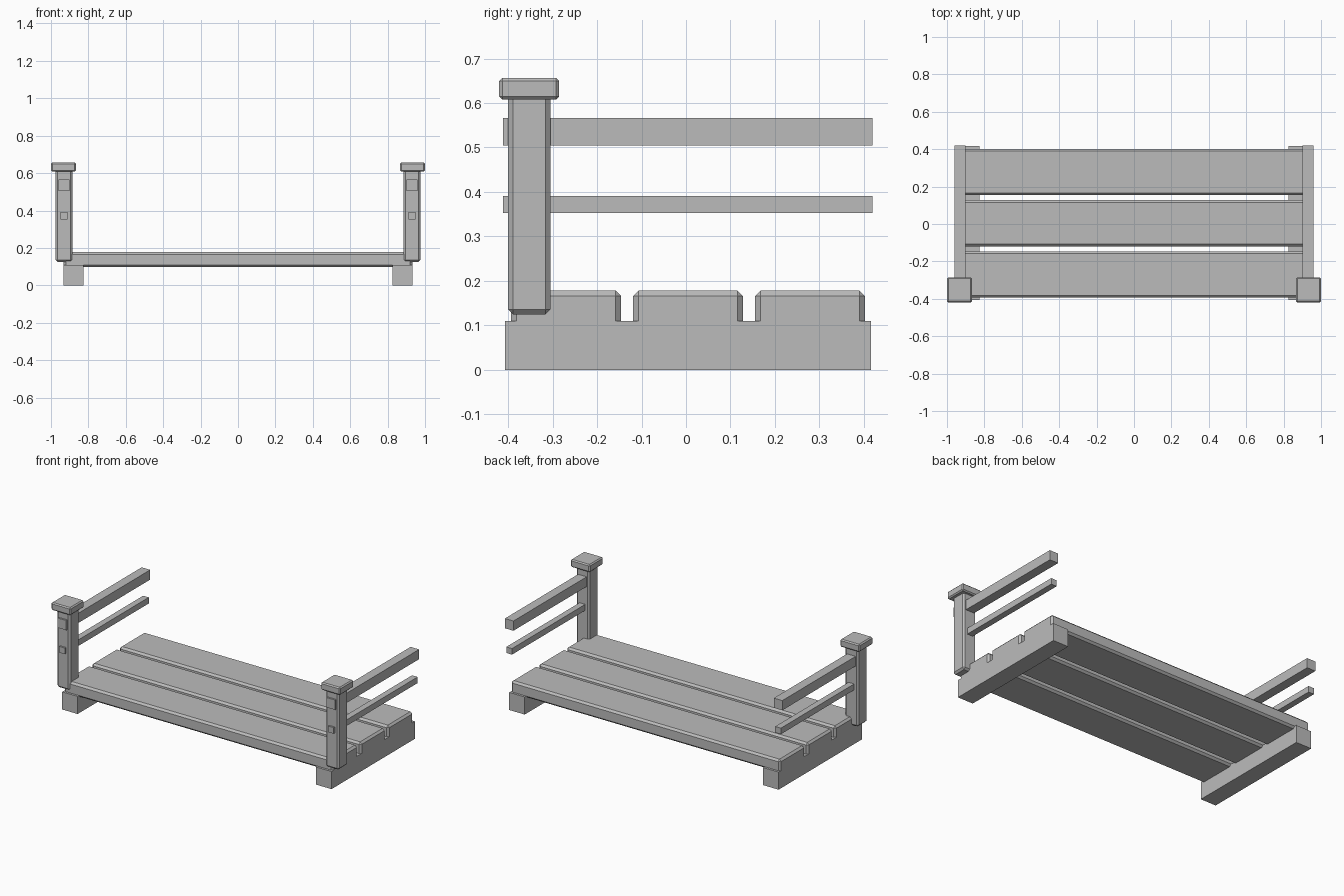
import bpy
import bmesh

cube = bpy.data.objects.get("Cube")
if cube:
    bpy.data.objects.remove(cube, do_unlink=True)

grey = bpy.data.materials.new("plain_grey")
grey.use_nodes = True
grey.diffuse_color = (0.5, 0.5, 0.5, 1)
grey.node_tree.nodes["Principled BSDF"].inputs["Base Color"].default_value = (0.5, 0.5, 0.5, 1)


def box(name, x, y, z, chamfer=0):
    """Box from (min, max) ranges, with optional flat chamfered edges."""
    mesh = bpy.data.meshes.new(name)
    bm = bmesh.new()
    bmesh.ops.create_cube(bm, size=1)
    for v in bm.verts:
        v.co = [(lo + hi) / 2 + c * (hi - lo) for c, (lo, hi) in zip(v.co, (x, y, z))]
    bm.to_mesh(mesh)
    bm.free()
    mesh.materials.append(grey)
    obj = bpy.data.objects.new(name, mesh)
    bpy.context.collection.objects.link(obj)
    if chamfer:
        bevel = obj.modifiers.new("chamfer", "BEVEL")
        bevel.width = chamfer
        bevel.segments = 1
    return obj


# Deck planks, resting slightly into the cross beams
for name, y in (("front", -0.393), ("middle", -0.119), ("back", 0.155)):
    box(name + "_plank", (-0.932, 0.932), (y, y + 0.247), (0.098, 0.178), 0.012)

# Beam, post, cap and rails on each side
for side, s in (("left", 1), ("right", -1)):
    def span(inner, outer):
        return tuple(sorted((s * inner, s * outer)))

    box(side + "_beam", span(0.825, 0.932), (-0.407, 0.416), (0, 0.11))
    box(side + "_post", span(0.884, 0.976), (-0.40, -0.305), (0.125, 0.62), 0.011)
    box(side + "_post_cap", span(0.866, 1.0), (-0.42, -0.285), (0.608, 0.656), 0.007)
    box(side + "_upper_rail", span(0.901, 0.960), (-0.411, 0.419), (0.505, 0.566))
    box(side + "_lower_rail", span(0.911, 0.950), (-0.411, 0.419), (0.353, 0.391))
